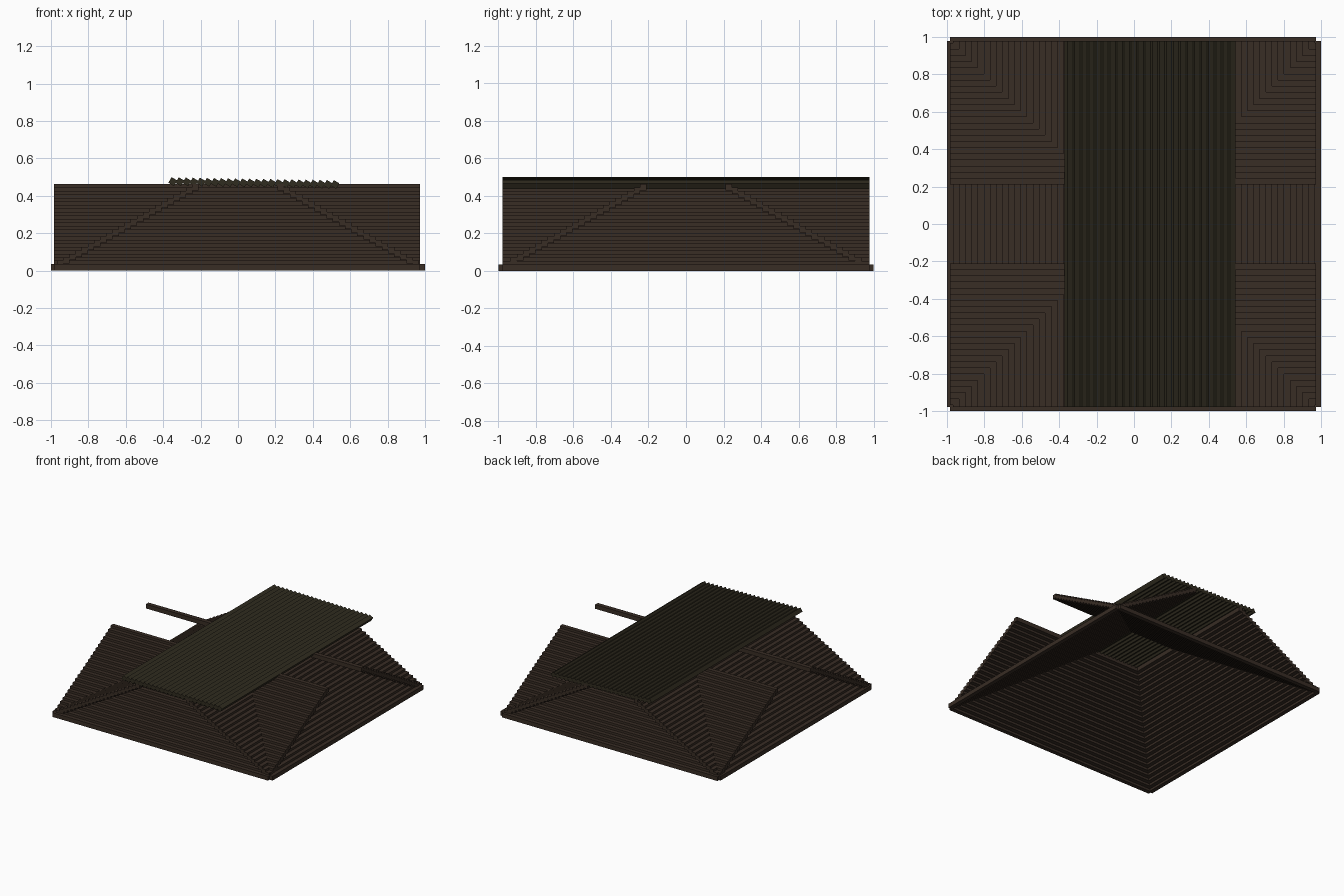
import bpy, bmesh, math
from mathutils import Matrix, Vector

if "Cube" in bpy.data.objects:
    bpy.data.objects.remove(bpy.data.objects["Cube"])

COUNT = 24            # planks per sheet
RUN, RISE = 0.0328, 0.0186   # step between planks
SIZE = 0.0345         # square plank section
LENGTH = 1.957


def material(name, rgb):
    m = bpy.data.materials.new(name)
    m.diffuse_color = (*rgb, 1)
    m.use_nodes = True
    m.node_tree.nodes["Principled BSDF"].inputs["Base Color"].default_value = m.diffuse_color
    return m


brown = material("dark_brown_wood", (0.040, 0.026, 0.018))
olive = material("dark_olive_wood", (0.030, 0.025, 0.014))


def stepped_sheet():
    """Stack of planks along y, rising from x = -1 towards the middle."""
    bm = bmesh.new()
    for i in range(COUNT):
        centre = Vector((-1 + SIZE / 2 + i * RUN, 0, SIZE / 2 + i * RISE))
        bmesh.ops.create_cube(
            bm, size=1,
            matrix=Matrix.Translation(centre) @ Matrix.Diagonal((SIZE, LENGTH, SIZE, 1)))
    return bm


def finish(bm, name, mat):
    mesh = bpy.data.meshes.new(name)
    bm.to_mesh(mesh)
    bm.free()
    mesh.materials.append(mat)
    ob = bpy.data.objects.new(name, mesh)
    bpy.context.collection.objects.link(ob)
    return ob


# four full-width sloping sheets that cross at the corners
for k, side in enumerate(("left", "front", "right", "back")):
    bm = stepped_sheet()
    bm.transform(Matrix.Rotation(k * math.pi / 2, 4, 'Z'))
    if k % 2:
        bm.transform(Matrix.Translation((-0.006, 0, 0)))
    finish(bm, side + "_sloping_sheet", brown)

# top sheet: the same planks tipped almost flat
bm = stepped_sheet()
bm.transform(Matrix.Rotation(math.radians(30.6), 4, 'Y'))
xs = [v.co.x for v in bm.verts]
top = max(v.co.z for v in bm.verts)
bm.transform(Matrix.Translation((0.085 - (min(xs) + max(xs)) / 2, 0, 0.5 - top)))
finish(bm, "top_sheet", olive)
